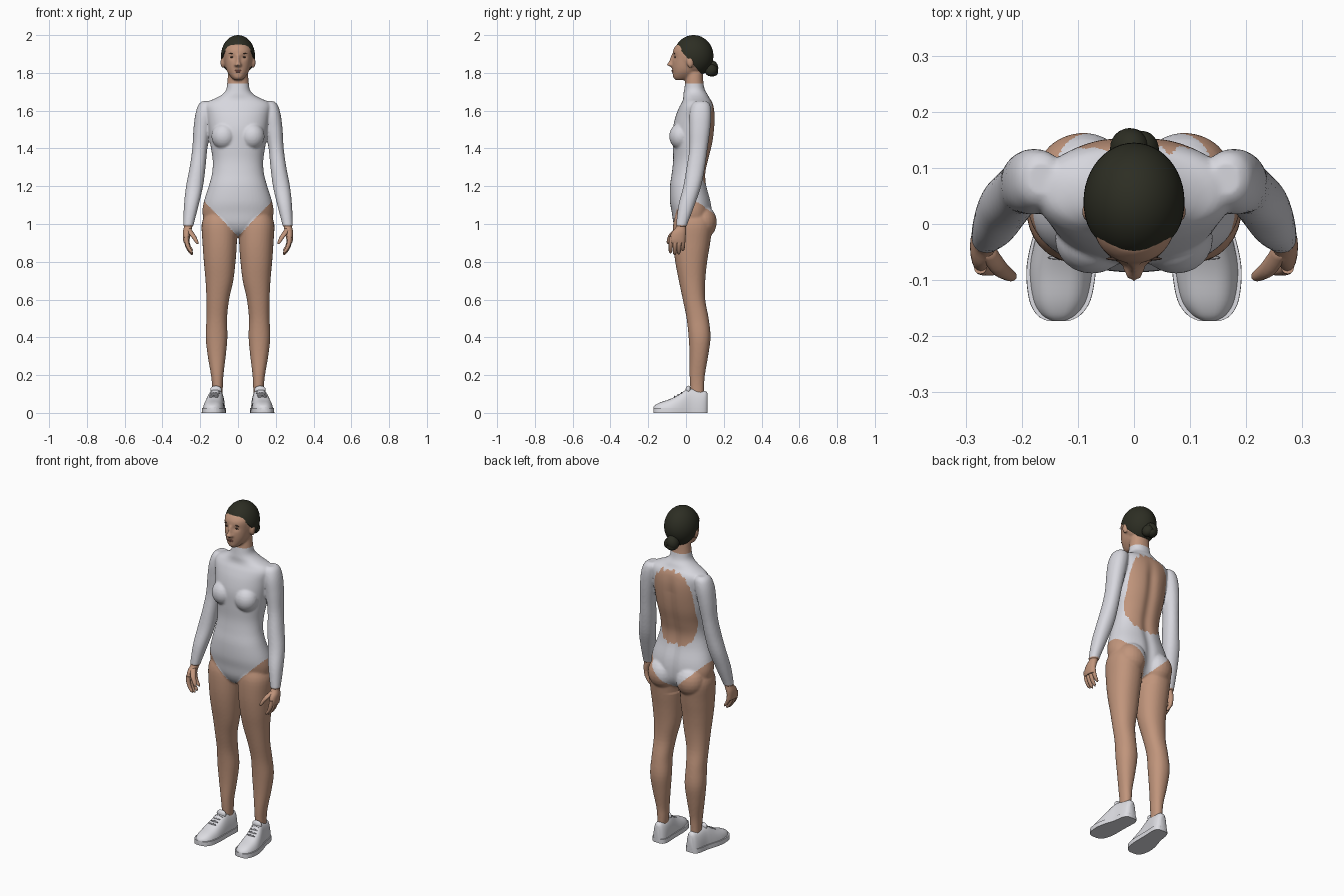
import bpy, bmesh, math
from mathutils import Matrix, Vector
from mathutils.bvhtree import BVHTree

if "Cube" in bpy.data.objects:
    bpy.data.objects.remove(bpy.data.objects["Cube"])


def material(name, rgb):
    m = bpy.data.materials.new(name)
    m.diffuse_color = (*rgb, 1)
    m.use_nodes = True
    m.node_tree.nodes["Principled BSDF"].inputs["Base Color"].default_value = m.diffuse_color
    return m


SKIN = material("skin", (0.53, 0.30, 0.20))
SUIT = material("suit white", (0.68, 0.68, 0.73))
HAIR = material("dark hair", (0.026, 0.027, 0.017))
SHOE = material("shoe white", (0.72, 0.72, 0.76))
LACE = material("lace grey", (0.42, 0.42, 0.45))
LIPS = material("lips", (0.36, 0.15, 0.11))
EYES = material("eye brown", (0.06, 0.035, 0.025))


def spline(rows, n=4):
    """Smooth the section table with Catmull-Rom interpolation."""
    out = []
    for i in range(len(rows) - 1):
        a, b, c, d = (rows[min(max(i + k, 0), len(rows) - 1)] for k in (-1, 0, 1, 2))
        for j in range(n):
            t = j / n
            out.append([0.5 * (2 * q + (r - p) * t + (2 * p - 5 * q + 4 * r - w) * t * t
                               + (3 * q - p - 3 * r + w) * t ** 3)
                        for p, q, r, w in zip(a, b, c, d)])
    return out + [list(rows[-1])]


def skin_rings(bm, rings):
    rings = [[bm.verts.new(p) for p in ring] for ring in rings]
    n = len(rings[0])
    for a, b in zip(rings, rings[1:]):
        for i in range(n):
            bm.faces.new((a[i], a[(i + 1) % n], b[(i + 1) % n], b[i]))
    bm.faces.new(rings[0])
    bm.faces.new(rings[-1])


def loft(bm, rows, s=1, seg=32):
    """Rows are z, x range, y range; s mirrors the part."""
    rings = []
    for z, x0, x1, y0, y1 in spline(rows):
        ring = []
        for i in range(seg):
            a = 2 * math.pi * i / seg
            c, d = (math.copysign(abs(f) ** 0.92, f) for f in (math.cos(a), math.sin(a)))
            ring.append((s * ((x0 + x1) / 2 + (x1 - x0) / 2 * c), (y0 + y1) / 2 + (y1 - y0) / 2 * d, z))
        rings.append(ring)
    skin_rings(bm, rings)


def ball(bm, loc, rad, seg=24, rot=0):
    m = Matrix.Translation(loc) @ Matrix.Rotation(rot, 4, 'Y') @ Matrix.Diagonal((*rad, 1))
    bmesh.ops.create_uvsphere(bm, u_segments=seg, v_segments=seg // 2, radius=1, matrix=m)


def finish(bm, name, *mats):
    bmesh.ops.recalc_face_normals(bm, faces=bm.faces)
    me = bpy.data.meshes.new(name)
    bm.to_mesh(me)
    bm.free()
    ob = bpy.data.objects.new(name, me)
    bpy.context.collection.objects.link(ob)
    for m in mats:
        me.materials.append(m)
    bpy.context.view_layer.objects.active = ob
    for o in bpy.context.selected_objects:
        o.select_set(False)
    ob.select_set(True)
    bpy.ops.object.shade_smooth_by_angle(angle=math.radians(50))
    return ob


# Body volumes: torso, legs, arms, head
TORSO = [(.93, .04, 0, .07), (.955, .11, -.04, .11), (1.0, .17, -.065, .135), (1.06, .188, -.075, .14),
         (1.12, .18, -.085, .133), (1.2, .155, -.085, .112), (1.27, .137, -.075, .107),
         (1.34, .134, -.068, .122), (1.42, .146, -.07, .142), (1.5, .156, -.07, .153),
         (1.57, .166, -.055, .155), (1.62, .175, -.035, .148), (1.647, .16, -.02, .138),
         (1.665, .12, -.015, .125), (1.685, .085, -.014, .115), (1.71, .063, -.01, .1),
         (1.75, .057, -.004, .092), (1.80, .052, 0, .09)]
LEG = [(.08, .085, .135, .025, .095), (.14, .08, .137, .022, .096), (.2, .077, .143, .019, .1), (.3, .065, .16, .019, .117),
       (.4, .056, .171, .014, .13), (.5, .058, .167, .003, .12), (.6, .047, .167, -.017, .102),
       (.7, .025, .172, -.038, .102), (.8, .013, .181, -.057, .112), (.9, .006, .188, -.068, .128),
       (1.0, .006, .192, -.068, .14), (1.06, .03, .17, -.05, .12)]
ARM = [(.985, .236, .288, -.052, .006), (1.0, .234, .29, -.052, .008), (1.1, .208, .286, -.04, .046),
       (1.2, .185, .275, -.014, .08), (1.3, .172, .256, .003, .1), (1.4, .162, .242, .018, .114),
       (1.5, .145, .236, .018, .128), (1.58, .13, .226, .018, .134), (1.63, .125, .21, .03, .128),
       (1.65, .14, .19, .05, .11)]
HEAD = [(1.762, -.02, .02, -.055, -.01), (1.775, -.035, .035, -.068, .03), (1.8, -.054, .054, -.071, .06),
        (1.83, -.066, .066, -.074, .09), (1.87, -.073, .073, -.073, .11), (1.92, -.076, .076, -.068, .11),
        (1.95, -.06, .06, -.05, .09)]
bm = bmesh.new()
loft(bm, [(z, -w, w, f, b) for z, w, f, b in TORSO], seg=48)
loft(bm, HEAD)
ball(bm, (0, .038, 1.89), (.085, .1, .104))
loft(bm, [(1.832, -.014, .014, -.08, -.05), (1.842, -.019, .019, -.102, -.05), (1.86, -.011, .011, -.091, -.05),
          (1.895, -.007, .007, -.079, -.05)])
for s in (1, -1):
    loft(bm, LEG, s)
    loft(bm, ARM, s)
    ball(bm, (s * .075, -.027, 1.465), (.066, .062, .07))
    ball(bm, (s * .09, .085, 1.01), (.085, .078, .09))
    ball(bm, (s * .081, .022, 1.855), (.012, .018, .03))
body = finish(bm, "body_and_suit", SKIN, SUIT)
rm = body.modifiers.new("fuse", 'REMESH')
rm.mode, rm.voxel_size = 'VOXEL', .006
sm = body.modifiers.new("soften", 'SMOOTH')
sm.factor, sm.iterations = .5, 5
for m in ("fuse", "soften"):
    bpy.ops.object.modifier_apply(modifier=m)


def bump(v, c, w):
    return math.exp(-((v - c) / w) ** 2)


# Spine furrow and eye sockets
for v in body.data.vertices:
    x, y, z = v.co
    if y > .06 and .9 < z < 1.65:
        v.co.y -= .012 * bump(x, 0, .03) * min(1, max(0, (1.65 - z) / .12))
    if y < -.02 and z > 1.8:
        v.co.y += .007 * bump(abs(x), .031, .016) * bump(z, 1.884, .014)


def is_suit(c):
    x, y, z = abs(c.x), c.y, c.z
    if z > 1.743:
        return False
    if x > .197 and z < 1.4:
        return z > .995
    rag = .006 * math.sin(c.x * 170) + .005 * math.sin(c.x * 90 + z * 140)
    if y > .06 and (x / .128) ** 3 + (abs(z - 1.43 + rag) / .225) ** 3 < 1:
        return False
    return z > .935 + 1.03 * x


# Suit with high-cut legs, raised collar and open back
body.data.materials.clear()
for m in (SKIN, SUIT):
    body.data.materials.append(m)
for p in body.data.polygons:
    p.material_index = int(is_suit(p.center))
    p.use_smooth = True
probe = bmesh.new()
probe.from_mesh(body.data)
tree = BVHTree.FromBMesh(probe)
probe.free()


def on_face(x, z):
    return tree.ray_cast(Vector((x, -1, z)), Vector((0, 1, 0)))[0]


# Face details
eyes, brows, lips = bmesh.new(), bmesh.new(), bmesh.new()
for s in (1, -1):
    ball(eyes, on_face(s * .031, 1.883), (.012, .003, .004), 16)
    ball(brows, on_face(s * .033, 1.903), (.017, .003, .0025), 16, s * .12)
ball(lips, on_face(0, 1.812), (.02, .004, .004), 16)
ball(lips, on_face(0, 1.806), (.016, .005, .004), 16)
finish(eyes, "eyes", EYES)
finish(brows, "eyebrows", EYES)
finish(lips, "lips", LIPS)

# Hair cap, trimmed along a sloping hairline, and twisted bun
bm = bmesh.new()
ball(bm, (0, .04, 1.89), (.09, .105, .11), 48)
cut = bmesh.ops.bisect_plane(bm, geom=bm.verts[:] + bm.edges[:] + bm.faces[:], plane_co=(0, -.055, 1.95),
                             plane_no=(0, 1.14, 1), clear_inner=True)
bmesh.ops.holes_fill(bm, edges=[e for e in bm.edges if e.is_boundary])
finish(bm, "hair_cap", HAIR)
bm = bmesh.new()
ball(bm, (-.008, .135, 1.825), (.034, .036, .042), 24, .3)
ball(bm, (.014, .132, 1.815), (.03, .034, .034), 24, -.4)
ball(bm, (-.004, .14, 1.805), (.032, .03, .024))
finish(bm, "hair_bun", HAIR)

# Shoe sections: y, centre x, half width, height
LAST = [(-.173, .135, .016, .03), (-.162, .134, .036, .042), (-.135, .132, .052, .056), (-.085, .13, .059, .073),
        (-.04, .126, .056, .096), (0, .12, .05, .122), (.03, .115, .046, .128), (.08, .11, .043, .118),
        (.105, .109, .034, .114), (.115, .109, .02, .1)]


def shoe_part(bm, s, grow, top):
    rings = []
    for y, cx, w, h in spline(LAST):
        ring = []
        for i in range(21):
            a = math.pi * i / 20
            c, d = math.cos(a), math.sin(a)
            ring.append((s * (cx + (w + grow) * math.copysign(abs(c) ** .7, c)), y,
                         top if top and 0 < i < 20 else (top or h) * d ** .85 if 0 < i < 20 else 0))
        rings.append(ring)
    skin_rings(bm, rings)


for s, side in ((1, "left"), (-1, "right")):
    bm = bmesh.new()
    shoe_part(bm, s, -.002, 0)
    ball(bm, (s * .117, .012, .122), (.03, .014, .022))
    finish(bm, side + "_shoe", SHOE)
    bm = bmesh.new()
    shoe_part(bm, s, .003, .026)
    finish(bm, side + "_sole", SHOE)
    bm = bmesh.new()
    for k in range(4):
        ball(bm, (s * (.128 - .003 * k), -.06 + .018 * k, .085 + .0095 * k), (.026, .004, .006), 12)
    finish(bm, side + "_laces", LACE)

    # Hand: palm, four curled fingers and a thumb
    bm = bmesh.new()
    loft(bm, [(1.02, .242, .283, -.045, .0), (.985, .242, .286, -.052, .0), (.955, .25, .292, -.076, .0),
              (.92, .256, .291, -.086, -.004), (.9, .258, .287, -.082, -.006)], s, 20)
    for y, drop in ((-.078, .008), (-.056, 0), (-.034, .003), (-.013, .02)):
        loft(bm, [(z + drop, x - r, x + r, y - dy - r, y - dy + r) for z, x, dy, r in
                  ((.925, .274, 0, .011), (.89, .27, .002, .0115), (.865, .261, .003, .0105),
                   (.846, .249, .004, .009), (.836, .243, .004, .003))], s, 12)
    loft(bm, [(z, x - r, x + r, y - r, y + r) for z, x, y, r in
              ((.975, .262, -.045, .014), (.945, .243, -.075, .015), (.92, .227, -.088, .012),
               (.902, .218, -.093, .009), (.893, .214, -.094, .003))], s, 12)
    finish(bm, side + "_hand", SKIN)
